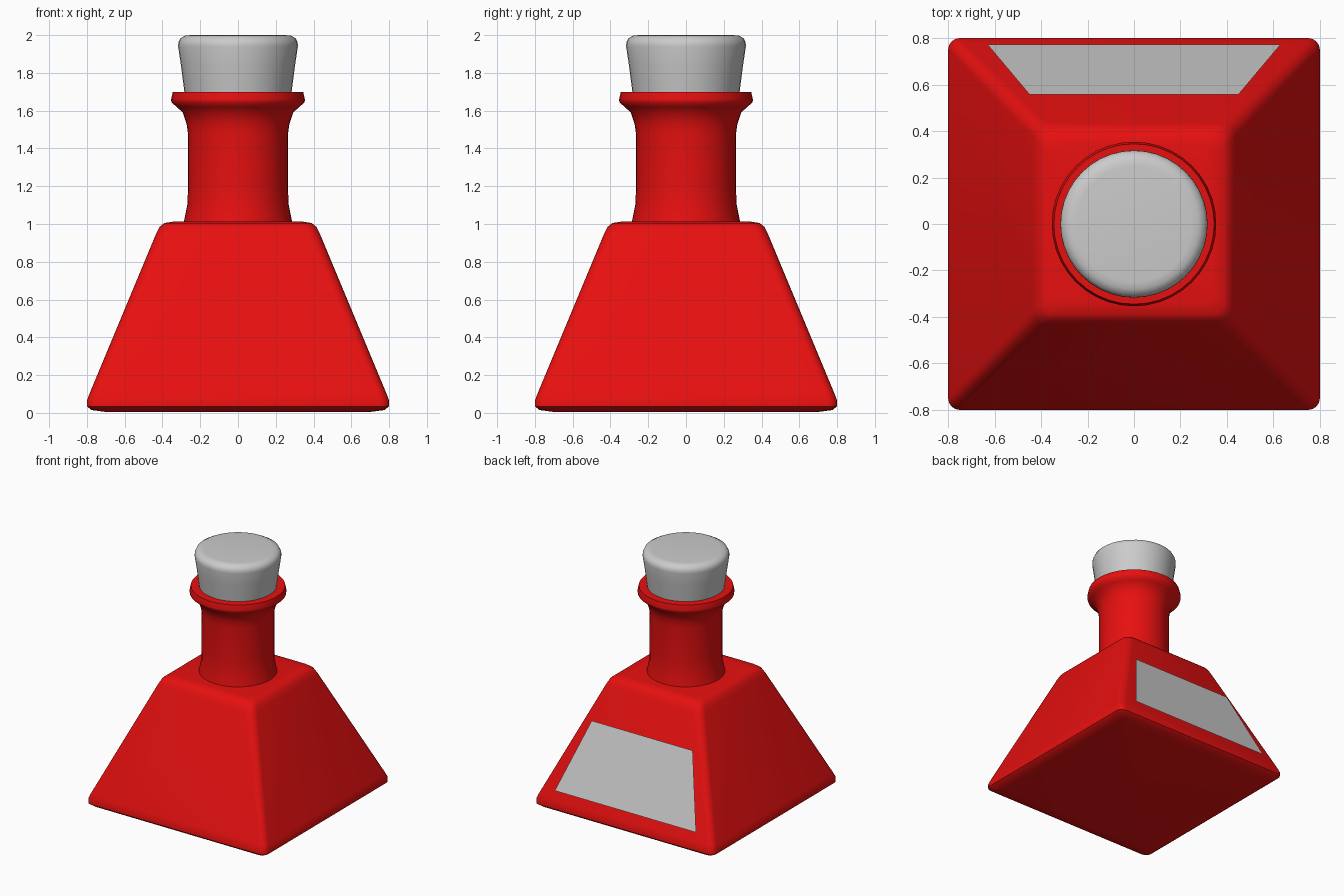
import bpy, bmesh, math

if "Cube" in bpy.data.objects:
    bpy.data.objects.remove(bpy.data.objects["Cube"])


def finish(name, bm, mat=None, angle=50):
    bmesh.ops.recalc_face_normals(bm, faces=bm.faces)
    mesh = bpy.data.meshes.new(name)
    bm.to_mesh(mesh)
    bm.free()
    ob = bpy.data.objects.new(name, mesh)
    bpy.context.collection.objects.link(ob)
    if mat:
        mesh.materials.append(mat)
    bpy.ops.object.select_all(action='DESELECT')
    ob.select_set(True)
    bpy.context.view_layer.objects.active = ob
    bpy.ops.object.shade_smooth_by_angle(angle=math.radians(angle))
    return ob


def loft(name, rings, mat=None):
    """Skin a stack of closed rings and cap both ends."""
    bm = bmesh.new()
    loops = [[bm.verts.new(p) for p in ring] for ring in rings]
    for a, b in zip(loops, loops[1:]):
        n = len(a)
        for i in range(n):
            j = (i + 1) % n
            bm.faces.new((a[i], a[j], b[j], b[i]))
    bm.faces.new(loops[0][::-1])
    bm.faces.new(loops[-1])
    return finish(name, bm, mat)


def circle(r, z, n=40):
    return [(r * math.cos(2 * math.pi * i / n), r * math.sin(2 * math.pi * i / n), z)
            for i in range(n)]


def rounded_square(half, z, r, seg=4):
    pts = []
    for k, (sx, sy) in enumerate(((1, 1), (-1, 1), (-1, -1), (1, -1))):
        for i in range(seg + 1):
            a = math.pi / 2 * (k + i / seg)
            pts.append((sx * (half - r) + r * math.cos(a),
                        sy * (half - r) + r * math.sin(a), z))
    return pts


red = bpy.data.materials.new("red_glass")
red.diffuse_color = (0.8, 0.005, 0.005, 1)
red.use_nodes = True
red.node_tree.nodes["Principled BSDF"].inputs["Base Color"].default_value = red.diffuse_color

# Pyramid-shaped body: half width, height, corner radius
body = [(0.70, 0.005, 0.04), (0.775, 0.015, 0.05), (0.80, 0.035, 0.05),
        (0.80, 0.065, 0.05), (0.785, 0.105, 0.05), (0.435, 0.945, 0.06),
        (0.415, 0.985, 0.06), (0.39, 1.005, 0.06), (0.34, 1.013, 0.05)]
loft("bottle_body", [rounded_square(*s) for s in body], red)

# Neck with flared foot and lip
neck = [(0.29, 0.99), (0.285, 1.02), (0.267, 1.11), (0.265, 1.2), (0.265, 1.48),
        (0.272, 1.53), (0.292, 1.59), (0.325, 1.62), (0.353, 1.645),
        (0.354, 1.66), (0.345, 1.70), (0.265, 1.70), (0.25, 1.62)]
loft("bottle_neck", [circle(*s) for s in neck], red)

# Tapered stopper
cork = [(0.27, 1.62), (0.284, 1.70), (0.302, 1.84), (0.317, 1.94),
        (0.316, 1.96), (0.305, 1.983), (0.28, 1.997), (0.25, 2.0)]
loft("stopper", [circle(*s) for s in cork])

# Paper label floating just off the back face
bm = bmesh.new()
label = [(0.63, 0.772, 0.17), (-0.63, 0.772, 0.17), (-0.45, 0.558, 0.70), (0.45, 0.558, 0.70)]
bm.faces.new([bm.verts.new(p) for p in label])
bm.normal_update()
face = next(iter(bm.faces))
flip = face.normal.y < 0
ob = finish("label", bm)
if (ob.data.polygons[0].normal.y < 0):
    ob.data.flip_normals()
